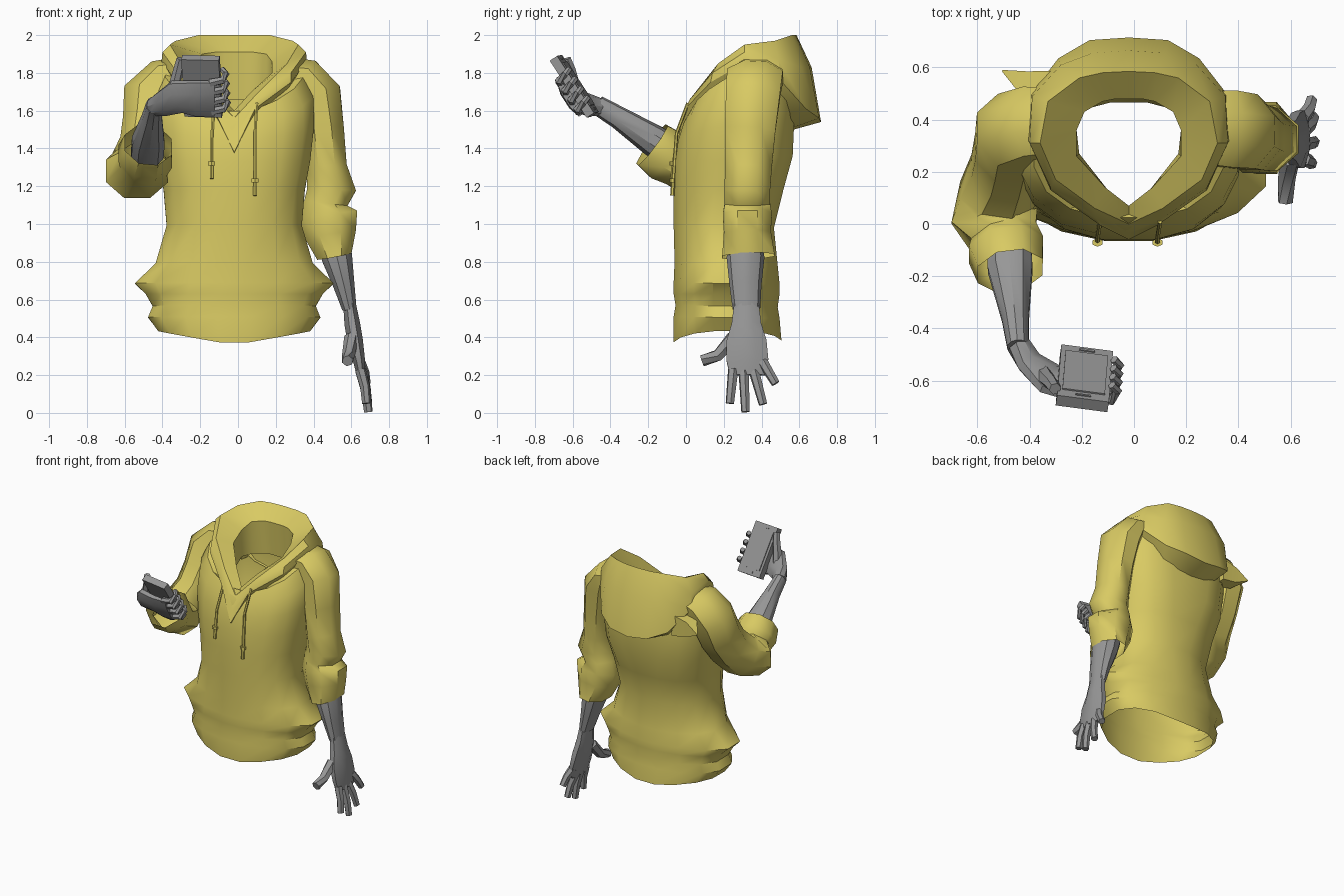
import bpy, bmesh, math
from mathutils import Vector

def material(name, rgb):
    m = bpy.data.materials.new(name)
    m.diffuse_color = (*rgb, 1)
    return m

YELLOW = material("mustard_cloth", (0.69, 0.59, 0.125))
GREY = material("grey_skin", (0.31, 0.31, 0.31))
CX = -0.02  # centre line of the garment

def make(name, rings, mat, loop=True, caps=(False, False), wrap=False, angle=35):
    """Skin a list of equal-length point rows."""
    bm = bmesh.new()
    rows = [[bm.verts.new(p) for p in r] for r in rings]
    n = len(rows[0])
    for a, b in zip(rows, rows[1:] + ([rows[0]] if wrap else [])):
        for i in range(n if loop else n - 1):
            j = (i + 1) % n
            bm.faces.new((a[i], a[j], b[j], b[i]))
    for row, cap in zip((rows[0], rows[-1]), caps):
        if cap:
            bm.faces.new(row)
    bmesh.ops.recalc_face_normals(bm, faces=bm.faces)
    me = bpy.data.meshes.new(name)
    bm.to_mesh(me)
    bm.free()
    me.materials.append(mat)
    ob = bpy.data.objects.new(name, me)
    bpy.context.collection.objects.link(ob)
    bpy.ops.object.select_all(action='DESELECT')
    bpy.context.view_layer.objects.active = ob
    ob.select_set(True)
    bpy.ops.object.shade_smooth_by_angle(angle=math.radians(angle))
    return ob

def tube(name, path, mat, sides=8, up=(0, 1, 0), caps=(True, True), angle=35):
    """Path of (x, y, z, radius across, radius along up)."""
    pts = [Vector(p[:3]) for p in path]
    rings = []
    for k, p in enumerate(path):
        d = (pts[min(k + 1, len(pts) - 1)] - pts[max(k - 1, 0)]).normalized()
        s = d.cross(Vector(up)).normalized()
        u = s.cross(d)
        rings.append([pts[k] + s * p[3] * math.cos(t) + u * p[4] * math.sin(t)
                      for t in [math.tau * (i + .5) / sides for i in range(sides)]])
    return make(name, rings, mat, caps=caps, angle=angle)

# Torso: half width, front y, back y, front z, back z, side lift, side sharpness, back sharpness
def torso_ring(hw, yf, yb, zf, zb, lift=0, px=1.0, pb=None, n=16):
    ring = []
    for i in range(n):
        t = math.tau * (i + .5) / n
        c, s = math.cos(t), math.sin(t)
        x = math.copysign(abs(c) ** (pb if pb and s > 0 else px), c)
        y = math.copysign(abs(s) ** .85, s)
        ring.append((CX + hw * x, (yf + yb) / 2 + (yb - yf) / 2 * y,
                     (zf + zb) / 2 + (zb - zf) / 2 * y + lift * abs(x)))
    return ring

torso = [(.41, -.07, .51, .36, .37, .07), (.465, -.07, .50, .51, .50),
         (.44, -.06, .49, .57, .56), (.48, -.07, .50, .63, .63, 0, 1.15),
         (.54, -.07, .50, .69, .68, 0, 1.4), (.425, -.065, .49, .80, .78, 0, 1.1),
         (.365, -.07, .47, 1.0, .98), (.38, -.07, .52, 1.18, 1.18, 0, .9, .8),
         (.41, -.065, .57, 1.33, 1.36, 0, .85, .65), (.43, -.045, .58, 1.44, 1.58, .03, .85, .6),
         (.425, -.015, .57, 1.52, 1.74, .07, .85, .7), (.37, .02, .55, 1.57, 1.83, .11, .85),
         (.27, .05, .52, 1.53, 1.86, .10, .85)]
make("torso", [torso_ring(*r) for r in torso], YELLOW)

# Hood: stations from throat to nape, each (inner low, inner lip, rim, swell, outer, tuck)
half = [
    [(0, .05, 1.50), (0, .07, 1.60), (0, .00, 1.56), (0, -.035, 1.47), (0, -.06, 1.38), (0, -.02, 1.36)],
    [(.08, .13, 1.56), (.09, .14, 1.70), (.13, .06, 1.70), (.125, .02, 1.66), (.11, -.005, 1.61), (.11, .04, 1.56)],
    [(.19, .27, 1.62), (.20, .26, 1.80), (.28, .17, 1.85), (.30, .14, 1.80), (.30, .13, 1.75), (.28, .18, 1.70)],
    [(.20, .36, 1.66), (.20, .36, 1.86), (.34, .31, 1.95), (.38, .31, 1.91), (.385, .32, 1.86), (.34, .34, 1.78)],
    [(.17, .44, 1.66), (.17, .43, 1.90), (.31, .47, 1.97), (.37, .49, 1.87), (.375, .50, 1.76), (.32, .46, 1.68)],
    [(.09, .50, 1.66), (.10, .47, 1.91), (.19, .56, 2.0), (.26, .61, 1.83), (.27, .635, 1.61), (.22, .54, 1.55)],
    [(.05, .50, 1.66), (.05, .48, 1.91), (.10, .58, 2.0), (.14, .655, 1.83), (.15, .705, 1.56), (.12, .565, 1.51)],
    [(0, .50, 1.66), (0, .48, 1.91), (0, .585, 2.0), (0, .665, 1.83), (0, .715, 1.54), (0, .57, 1.50)]]
stations = [[(CX + x, y, z) for x, y, z in r] for r in half]
stations += [[(CX - x, y, z) for x, y, z in r] for r in half[-2:0:-1]]
make("hood", stations, YELLOW, loop=False, wrap=True)

# Hanging sleeve with gathered cuff
tube("lowered_sleeve", [
    (.27, .37, 1.79, .10, .15), (.36, .365, 1.785, .10, .16), (.42, .355, 1.69, .135, .155),
    (.45, .34, 1.50, .12, .145), (.47, .33, 1.30, .115, .135), (.495, .325, 1.18, .14, .13),
    (.465, .325, 1.11, .125, .13), (.48, .325, 1.05, .165, .14), (.487, .325, .95, .15, .135),
    (.51, .33, .83, .10, .15)], YELLOW, caps=(True, False), angle=48)

# Bent sleeve: shoulder, elbow, cuff pointing forward and up
tube("raised_sleeve", [
    (-.28, .39, 1.80, .13, .09), (-.40, .385, 1.77, .15, .105), (-.465, .355, 1.67, .16, .155),
    (-.48, .29, 1.53, .16, .14), (-.495, .21, 1.41, .15, .14), (-.525, .11, 1.31, .15, .155),
    (-.535, .03, 1.28, .155, .18), (-.50, -.05, 1.32, .13, .14), (-.49, -.10, 1.36, .155, .155),
    (-.475, -.18, 1.42, .14, .135)], YELLOW, up=(1, 0, 0), caps=(True, False), angle=45)

# Loose fold behind the raised shoulder
tube("shoulder_fold", [(-.30, .53, 1.65, .08, .11), (-.42, .54, 1.645, .065, .08),
                       (-.505, .588, 1.635, .004, .004)], YELLOW, sides=4, up=(0, 0, 1))

# Drawstrings with toggles
for side, x, top, low in (("left", -.14, 1.60, 1.24), ("right", .09, 1.64, 1.15)):
    tube(side + "_cord", [(x + .01, .01, top, .009, .009), (x, -.05, top - .16, .009, .009),
                          (x, -.073, low, .011, .011)], YELLOW, sides=6)
    tube(side + "_toggle", [(x, -.071, low + .09, .022, .016), (x, -.071, low + .07, .022, .016)],
         YELLOW, sides=6)

# Lowered forearm and palm
tube("lowered_forearm", [(.50, .32, .92, .09, .09), (.525, .315, .82, .085, .10),
                         (.56, .315, .68, .06, .085), (.59, .32, .55, .04, .073)], GREY, sides=10)
tube("lowered_palm", [(.59, .32, .58, .036, .07), (.605, .32, .47, .045, .085),
                      (.62, .32, .38, .045, .115), (.64, .325, .28, .035, .12),
                      (.652, .325, .20, .024, .10)], GREY)

def finger(name, pts, r=.022):
    tube(name, [(*p, r * (1 - .1 * k), r * (1 - .1 * k)) for k, p in enumerate(pts)],
         GREY, sides=6, up=(.31, .95, .11))

for name, a, b in (("index", (.648, .25, .23), (.68, .232, .05)),
                   ("middle", (.65, .305, .22), (.69, .315, .005)),
                   ("ring", (.65, .36, .22), (.688, .408, .045)),
                   ("little", (.645, .405, .27), (.68, .475, .155))):
    mid = tuple((p + q) / 2 + o for p, q, o in zip(a, b, (.008, 0, 0)))
    finger("lowered_" + name + "_finger", [a, mid, b], .029)
finger("lowered_thumb", [(.60, .25, .40), (.585, .17, .305), (.58, .085, .275)], .038)

# Raised forearm
tube("raised_forearm", [(-.48, -.06, 1.37, .09, .085), (-.475, -.17, 1.44, .09, .085),
                        (-.455, -.36, 1.565, .055, .06), (-.445, -.47, 1.63, .043, .052)],
     GREY, sides=10, up=(0, 0, 1))

# Handheld device frame: across, along, and toward the viewer
C = Vector((-.19, -.59, 1.73))
U = Vector((.99, -.13, -.03)).normalized()
V = Vector((0, -.55, .84))
V = (V - U * V.dot(U)).normalized()
N = V.cross(U) * -1
N = N if N.y > 0 else -N

def loc(u, v, n):
    return C + U * u + V * v + N * n

def slab(name, hu, hv, n0, n1, v=0):
    make(name, [[loc(a * hu, v + b * hv, n) for a, b in ((-1, -1), (1, -1), (1, 1), (-1, 1))]
                for n in (n0, n1)], GREY, caps=(True, True))

slab("device_body", .10, .18, -.025, .022)
slab("device_screen", .082, .135, .022, .028)
slab("device_speaker", .03, .004, .022, .027, .158)
slab("device_button", .03, .006, .022, .027, -.158)

# Raised palm behind the device
palm = [((-.445, -.46, 1.62), .045, .05), ((-.40, -.53, 1.635), .045, .07),
        (loc(-.13, -.04, -.05), .04, .10), (loc(-.03, -.04, -.06), .034, .115),
        (loc(.07, -.045, -.05), .024, .115)]
tube("raised_palm", [(*p, a, b) for p, a, b in palm], GREY, up=V)

# Fingers wrapped around the device edge
for k, name in enumerate(("little", "ring", "middle", "index")):
    v = -.125 + .06 * k
    finger("raised_" + name + "_finger",
           [loc(.05, v, -.05), loc(.115, v + .01, -.04), loc(.13, v + .02, .01),
            loc(.105, v + .03, .04)], .023)
finger("raised_thumb", [loc(-.16, -.06, -.04), loc(-.14, .03, -.01), loc(-.125, .09, .015),
                        loc(-.11, .15, .03)], .034)
